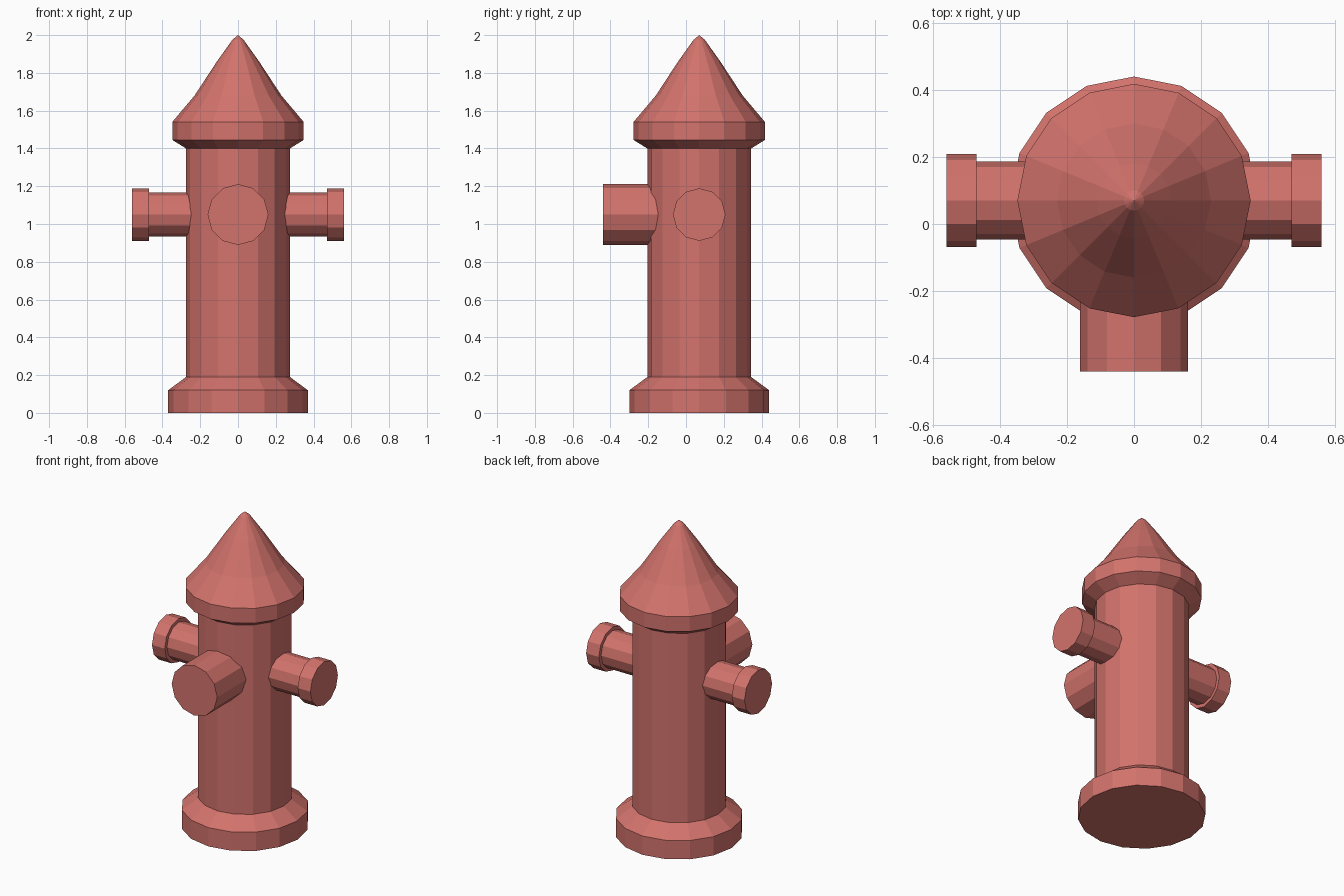
import bpy, bmesh, math
from mathutils import Matrix

if "Cube" in bpy.data.objects:
    bpy.data.objects.remove(bpy.data.objects["Cube"])

CY = 0.07        # y of the hydrant's upright axis
PIPE_Z = 1.05    # height of all the outlets

red = bpy.data.materials.new("faded_red")
red.diffuse_color = (0.65, 0.17, 0.15, 1)
red.use_nodes = True
red.node_tree.nodes["Principled BSDF"].inputs["Base Color"].default_value = red.diffuse_color


def lathe(name, profile, sides, matrix):
    """Spin (radius, height) points around z, close the ends, then place."""
    bm = bmesh.new()
    rings = []
    for r, h in profile:
        if r == 0:
            rings.append([bm.verts.new((0, 0, h))] * sides)
        else:
            rings.append([bm.verts.new((r * math.cos(a), r * math.sin(a), h))
                          for a in (math.tau * i / sides for i in range(sides))])
    for low, high in zip(rings, rings[1:]):
        for i in range(sides):
            j = (i + 1) % sides
            corners = [low[i], low[j], high[j], high[i]]
            bm.faces.new(list(dict.fromkeys(corners)))
    for ring, (r, h) in ((rings[0], profile[0]), (rings[-1], profile[-1])):
        if r > 0:
            bm.faces.new(ring)
    bmesh.ops.recalc_face_normals(bm, faces=bm.faces)
    bm.transform(matrix)
    mesh = bpy.data.meshes.new(name)
    bm.to_mesh(mesh)
    bm.free()
    mesh.materials.append(red)
    obj = bpy.data.objects.new(name, mesh)
    bpy.context.collection.objects.link(obj)
    return obj


# Barrel with flanged foot and pointed bonnet, one continuous turned shape
lathe("hydrant_body", [
    (0.37, 0), (0.37, 0.12), (0.275, 0.19),
    (0.275, 1.40), (0.348, 1.445), (0.348, 1.54),
    (0.23, 1.68), (0.112, 1.86), (0.03, 1.975), (0, 2.0),
], 16, Matrix.Translation((0, CY, 0)))

# Side outlets with wider end caps
for side, sign in (("right", 1), ("left", -1)):
    place = (Matrix.Translation((0, CY, PIPE_Z))
             @ Matrix.Rotation(sign * math.pi / 2, 4, 'Y'))
    lathe(side + "_outlet", [
        (0.116, 0.2), (0.116, 0.47), (0.139, 0.47), (0.139, 0.56),
    ], 12, place)

# Large front outlet
lathe("front_outlet", [(0.161, 0.2), (0.161, 0.51)], 12,
      Matrix.Translation((0, CY, PIPE_Z)) @ Matrix.Rotation(math.pi / 2, 4, 'X'))
